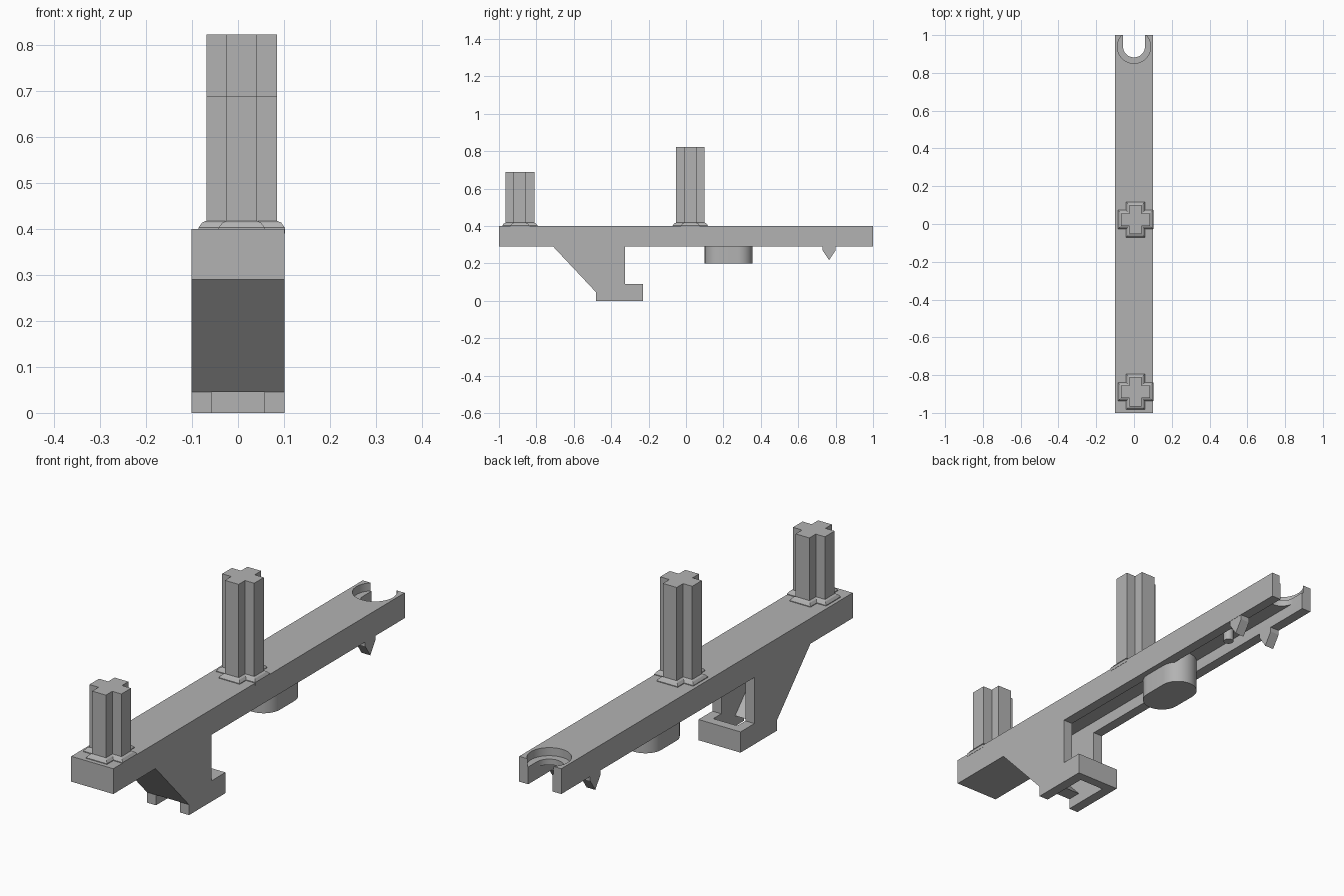
import bpy, bmesh, math
from mathutils import Vector

cube = bpy.data.objects.get("Cube")
if cube:
    bpy.data.objects.remove(cube, do_unlink=True)

grey = bpy.data.materials.new("plain_grey")
grey.use_nodes = True
GREY = (0.45, 0.45, 0.45, 1)
grey.diffuse_color = GREY
grey.node_tree.nodes["Principled BSDF"].inputs["Base Color"].default_value = GREY


def loft(name, rings):
    """Skin a stack of equal-length point rings and cap both ends."""
    bm = bmesh.new()
    loops = [[bm.verts.new(p) for p in ring] for ring in rings]
    n = len(loops[0])
    for low, high in zip(loops, loops[1:]):
        for i in range(n):
            j = (i + 1) % n
            bm.faces.new((low[i], low[j], high[j], high[i]))
    bm.faces.new(loops[0][::-1])
    bm.faces.new(loops[-1])
    bmesh.ops.recalc_face_normals(bm, faces=bm.faces)
    mesh = bpy.data.meshes.new(name)
    bm.to_mesh(mesh)
    bm.free()
    mesh.materials.append(grey)
    ob = bpy.data.objects.new(name, mesh)
    bpy.context.collection.objects.link(ob)
    return ob


def side_extrude(name, profile, x0, x1):
    """Extrude a (y, z) profile across x."""
    return loft(name, [[(x, y, z) for y, z in profile] for x in (x0, x1)])


def stadium(name, r, y0, y1, z0, z1, steps=24):
    """Upright prism with round ends centred at y0 and y1."""
    outline = []
    for centre, start in ((y1, 0), (y0, math.pi)):
        for i in range(steps + 1):
            a = start + math.pi * i / steps
            outline.append((r * math.cos(a), centre + r * math.sin(a)))
    return loft(name, [[(x, y, z) for x, y in outline] for z in (z0, z1)])


def select_only(ob):
    bpy.ops.object.select_all(action='DESELECT')
    ob.select_set(True)
    bpy.context.view_layer.objects.active = ob


def smooth(ob):
    select_only(ob)
    bpy.ops.object.shade_smooth_by_angle(angle=math.radians(30))


def cut(target, cutter):
    cutter.hide_render = True
    mod = target.modifiers.new("cut", 'BOOLEAN')
    mod.operation = 'DIFFERENCE'
    mod.solver = 'EXACT'
    mod.object = cutter
    select_only(target)
    bpy.ops.object.modifier_apply(modifier=mod.name)
    bpy.data.objects.remove(cutter, do_unlink=True)


HALF, INNER = 0.101, 0.058      # half widths of the bar and of its channel
TOP, UNDER, ROOF = 0.4, 0.29, 0.34

# Bar with the hooked bracket underneath
bar = side_extrude("bar_and_hook", [
    (-1, TOP), (-1, UNDER), (-0.71, UNDER), (-0.48, 0.045), (-0.48, 0),
    (-0.23, 0), (-0.23, 0.09), (-0.325, 0.09), (-0.325, UNDER),
    (1, UNDER), (1, TOP)], -HALF, HALF)

# Hollow running through the hook and along the underside
cut(bar, side_extrude("channel_cutter", [
    (-0.5, -0.05), (-0.5, 0.045), (-0.42, 0.045), (-0.65, UNDER),
    (-0.65, ROOF), (1.05, ROOF), (1.05, 0.25), (-0.27, 0.25),
    (-0.27, -0.05)], -INNER, INNER))

# Open notch at the back end, with a round recess above it
cut(bar, stadium("notch_cutter", INNER, 0.94, 1.1, 0.2, 0.5))
cut(bar, stadium("recess_cutter", 0.088, 0.938, 0.9381, 0.365, 0.5))
smooth(bar)


# Cross-shaped posts with a flared collar
def cross_post(name, y, top):
    def ring(grow, z):
        a, b = 0.077 + grow, 0.033 + grow
        quarter = [(a, -b), (a, b), (b, b)]
        pts = []
        for _ in range(4):
            pts += [Vector((px + 0.008, py + y, z)) for px, py in quarter]
            quarter = [(-py, px) for px, py in quarter]
        return pts
    return loft(name, [ring(0.017, TOP - 0.01), ring(0.017, TOP + 0.003),
                       ring(0.009, TOP + 0.014), ring(0, TOP + 0.018),
                       ring(0, top)])


cross_post("front_post", -0.888, 0.69)
cross_post("middle_post", 0.023, 0.823)

# Rounded boss and small pin under the bar
smooth(stadium("rounded_boss", 0.077, 0.177, 0.278, 0.2, ROOF + 0.01))
smooth(stadium("small_pin", 0.02, 0.6, 0.601, UNDER, ROOF + 0.01, 10))

# Pointed teeth below both side walls
for side, label in ((1, "left"), (-1, "right")):
    side_extrude(label + "_tooth", [
        (0.73, UNDER + 0.01), (0.73, 0.27), (0.765, 0.218), (0.8, 0.27),
        (0.8, UNDER + 0.01)], side * INNER, side * (HALF - 0.001))
